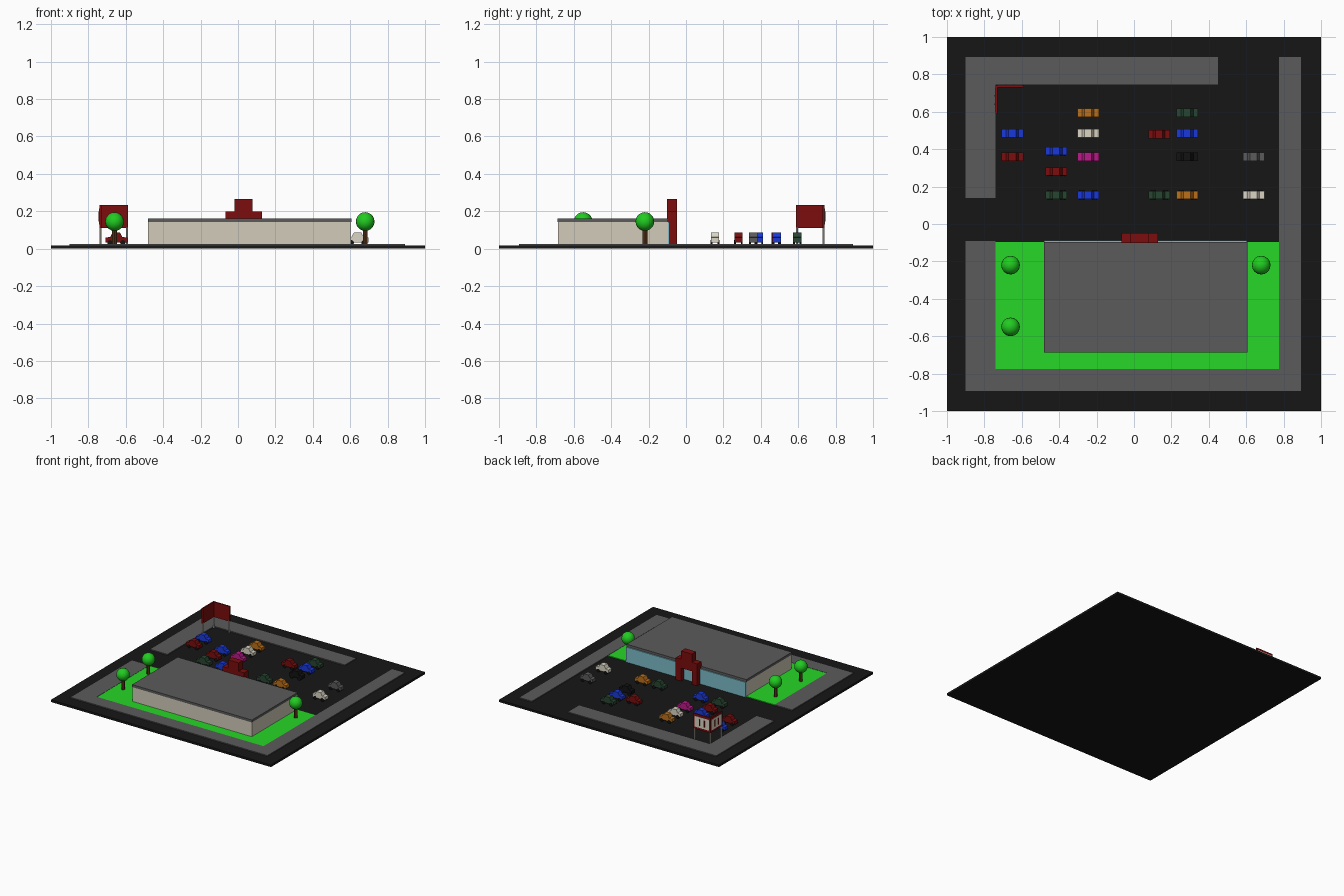
import bpy, bmesh
from math import pi

if "Cube" in bpy.data.objects:
    bpy.data.objects.remove(bpy.data.objects["Cube"])

COLORS = {
    "asphalt": (0.008, 0.008, 0.008), "paving": (0.105, 0.105, 0.105),
    "grass": (0.02, 0.68, 0.02), "leaf": (0.015, 0.6, 0.015),
    "trunk": (0.09, 0.03, 0.008), "wall": (0.65, 0.6, 0.5),
    "glass": (0.2, 0.5, 0.58), "red": (0.2, 0.004, 0.004),
    "blue": (0.01, 0.04, 0.7), "green": (0.02, 0.06, 0.03),
    "orange": (0.5, 0.16, 0.01), "pink": (0.5, 0.01, 0.25),
    "cream": (0.7, 0.66, 0.55), "black": (0.006, 0.006, 0.006),
}
mats = {}
for key, c in COLORS.items():
    mats[key] = bpy.data.materials.new(key)
    mats[key].diffuse_color = (*c, 1)


def finish(name, bm, color):
    bmesh.ops.recalc_face_normals(bm, faces=bm.faces)
    me = bpy.data.meshes.new(name)
    bm.to_mesh(me)
    bm.free()
    me.materials.append(mats[color])
    ob = bpy.data.objects.new(name, me)
    bpy.context.collection.objects.link(ob)
    return ob


def prism(name, pts, axis, a, b, color):
    """Extrude a 2D outline along z (points are x,y) or y (points are x,z)."""
    bm = bmesh.new()
    vs = [bm.verts.new((u, v, a) if axis == "z" else (u, a, v)) for u, v in pts]
    f = bm.faces.new(vs)
    r = bmesh.ops.extrude_face_region(bm, geom=[f])
    d = (0, 0, b - a) if axis == "z" else (0, b - a, 0)
    bmesh.ops.translate(bm, vec=d, verts=[v for v in r["geom"] if isinstance(v, bmesh.types.BMVert)])
    return finish(name, bm, color)


def box(name, x0, x1, y0, y1, z0, z1, color):
    return prism(name, [(x0, y0), (x1, y0), (x1, y1), (x0, y1)], "z", z0, z1, color)


def cylinder(name, loc, r, h, color, axis="z", n=12):
    bpy.ops.mesh.primitive_cylinder_add(vertices=n, radius=r, depth=h, location=loc,
                                        rotation=(pi / 2 if axis == "y" else 0, 0, 0))
    ob = bpy.context.object
    ob.name = name
    ob.data.materials.append(mats[color])
    bpy.ops.object.shade_smooth_by_angle()


# Ground, pavements and lawn
G, P = 0.018, 0.026
box("parking_ground", -1, 1, -1, 1, 0, G, "asphalt")
prism("pavement_back", [(-.9, .14), (-.74, .14), (-.74, .745), (.45, .745), (.45, .893), (-.9, .893)],
      "z", G, P, "paving")
prism("pavement_front", [(-.9, -.893), (.893, -.893), (.893, .893), (.775, .893), (.775, -.775),
                         (-.74, -.775), (-.74, -.092), (-.9, -.092)], "z", G, P, "paving")
box("lawn", -.74, .775, -.775, -.095, G, P - .002, "grass")

# Store
box("store_walls", -.48, .605, -.685, -.097, G, .142, "wall")
box("store_roof", -.482, .607, -.687, -.095, .142, .162, "paving")
box("store_glass_front", -.48, .605, -.097, -.087, G, .142, "glass")
prism("entrance_portal", [(-.068, G), (-.02, G), (-.02, .125), (.078, .125), (.078, G), (.127, G),
                          (.127, .198), (.078, .198), (.078, .266), (-.02, .266), (-.02, .198), (-.068, .198)],
      "y", -.102, -.048, "red")

# Trees
for x, y in [(-.66, -.22), (-.66, -.55), (.68, -.22)]:
    cylinder("tree_trunk", (x, y, .065), .013, .09, "trunk")
    bpy.ops.mesh.primitive_uv_sphere_add(segments=16, ring_count=10, radius=.05, location=(x, y, .145))
    crown = bpy.context.object
    crown.name = "tree_crown"
    crown.data.materials.append(mats["leaf"])
    bpy.ops.object.shade_smooth_by_angle()

# Corner sign: red L-shaped backing, pale outer panels with red dividers, three legs
prism("sign_backing", [(-.741, .587), (-.73, .587), (-.73, .73), (-.587, .73), (-.587, .741), (-.741, .741)],
      "z", .11, .234, "red")
box("sign_panel_back", -.73, -.598, .738, .743, .128, .216, "cream")
box("sign_panel_side", -.743, -.738, .598, .73, .128, .216, "cream")
for t in (.043, .088):
    box("sign_divider_back", -.73 + t - .004, -.73 + t + .004, .741, .745, .145, .2, "red")
    box("sign_divider_side", -.745, -.741, .598 + t - .004, .598 + t + .004, .145, .2, "red")
for x, y in [(-.735, .735), (-.593, .735), (-.735, .593)]:
    cylinder("sign_leg", (x, y, .067), .006, .098, "cream", n=8)

# Parked cars
CARS = {
    "orange": [(-.245, .595), (.285, .155)],
    "cream": [(-.245, .485), (.64, .155)],
    "pink": [(-.245, .36)],
    "blue": [(-.245, .155), (-.65, .485), (-.415, .39), (.285, .485)],
    "red": [(-.65, .36), (-.415, .28), (.135, .48)],
    "green": [(-.415, .155), (.135, .155), (.285, .595)],
    "black": [(.285, .36)],
    "paving": [(.64, .36)],
}
PROFILE = [(-.058, .034), (.058, .034), (.058, .06), (.032, .062), (.018, .087),
           (-.02, .087), (-.034, .062), (-.058, .06)]
for color, spots in CARS.items():
    for x, y in spots:
        prism("car_body", [(x + u, v) for u, v in PROFILE], "y", y - .022, y + .022, color)
        for dx in (-.034, .034):
            for dy in (-.018, .018):
                cylinder("car_wheel", (x + dx, y + dy, .032), .014, .01, "black", "y")

for m in bpy.data.materials:
    if m.users and not m.is_grease_pencil:
        m.use_nodes = True
        m.node_tree.nodes["Principled BSDF"].inputs["Base Color"].default_value = m.diffuse_color
